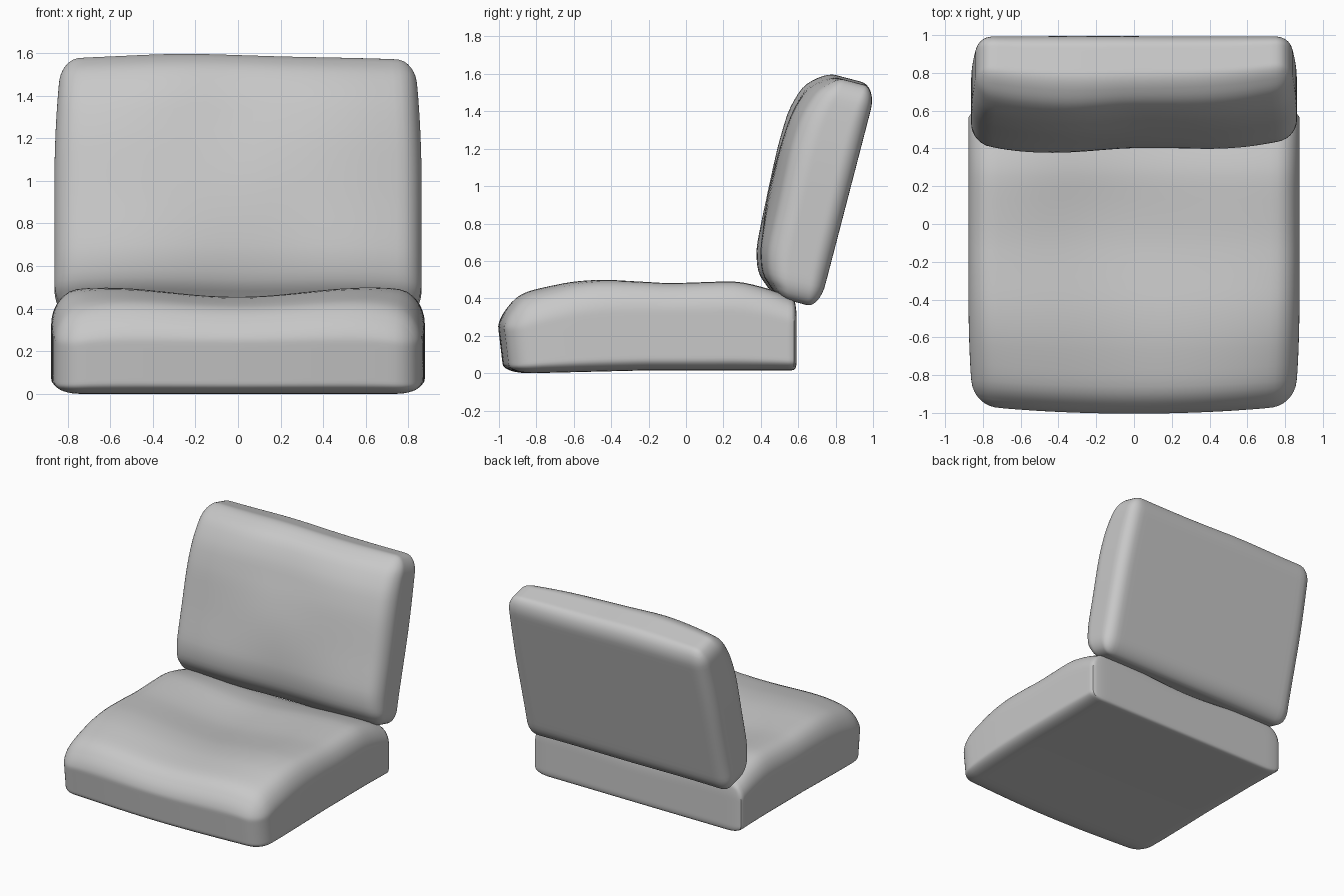
import bpy, bmesh, math
from mathutils import Vector, Matrix

cube = bpy.data.objects.get("Cube")
if cube:
    bpy.data.objects.remove(cube)

fabric = bpy.data.materials.new("grey fabric")
fabric.use_nodes = True
GREY = (0.58, 0.58, 0.58, 1)
fabric.diffuse_color = GREY
fabric.node_tree.nodes["Principled BSDF"].inputs["Base Color"].default_value = GREY


def profile(points, t):
    """Softly smoothed piecewise linear curve."""
    def at(s):
        if s <= points[0][0]:
            return points[0][1]
        for (a, p), (b, q) in zip(points, points[1:]):
            if s <= b:
                return p + (q - p) * (s - a) / (b - a)
        return points[-1][1]
    return (at(t - 0.05) + 2 * at(t) + at(t + 0.05)) / 4


def bump(x, y, cx, cy, wx, wy):
    return math.exp(-((x - cx) / wx) ** 2 - ((y - cy) / wy) ** 2)


def cushion(name, low, high, round_low, round_high, sculpt, matrix=Matrix()):
    """Box with a separate edge rounding on each side, then shaped by sculpt."""
    bm = bmesh.new()
    bmesh.ops.create_cube(bm, size=2)
    bmesh.ops.subdivide_edges(bm, edges=bm.edges[:], cuts=35, use_grid_fill=True)
    for v in bm.verts:
        inner, over, radii = Vector(), Vector(), Vector()
        for i in range(3):
            s = math.sin(v.co[i] * math.pi / 2)
            t = low[i] + (high[i] - low[i]) * (s + 1) / 2
            a, b = low[i] + round_low[i], high[i] - round_high[i]
            inner[i] = min(max(t, a), b)
            radii[i] = round_low[i] if t < a else round_high[i]
            over[i] = (t - inner[i]) / radii[i]
        if over.length > 0:
            over.normalize()
        v.co = sculpt(*(inner[i] + over[i] * radii[i] for i in range(3)))
    bmesh.ops.smooth_vert(bm, verts=bm.verts[:], factor=0.3,
                          use_axis_x=True, use_axis_y=True, use_axis_z=True)
    bm.transform(matrix)
    bmesh.ops.recalc_face_normals(bm, faces=bm.faces[:])
    mesh = bpy.data.meshes.new(name)
    bm.to_mesh(mesh)
    bm.free()
    mesh.materials.append(fabric)
    obj = bpy.data.objects.new(name, mesh)
    bpy.context.collection.objects.link(obj)
    bpy.ops.object.select_all(action="DESELECT")
    obj.select_set(True)
    bpy.context.view_layer.objects.active = obj
    bpy.ops.object.shade_smooth_by_angle(angle=math.radians(40))


# Seat: crowned sides, hollow middle, rolled front and square rear
SEAT_TOP = [(-1, 0.37), (-0.94, 0.42), (-0.83, 0.46), (-0.62, 0.505), (-0.45, 0.517),
            (-0.1, 0.493), (0.28, 0.505), (0.47, 0.455), (0.59, 0.4)]


def shape_seat(x, y, z):
    front = min(max((-y - 0.2) / 0.8, 0), 1)
    top = profile(SEAT_TOP, y)
    top -= 0.07 * bump(x, y, 0, -0.1, 0.45, 0.9)
    top -= 0.025 * bump(x, y, -0.28, 0.1, 0.32, 0.35)
    top -= (0.025 + 0.06 * front) * (x / 0.87) ** 6
    base = 0.015 - 0.018 * front
    z = base + (z - 0.01) * (top - base) / 0.5
    y += front * (0.04 * (x / 0.85) ** 2 + 0.03 * max(0, 1 - z / 0.25))
    x *= 1 - 0.03 * front ** 3
    return Vector((x, y, z))


cushion("seat_cushion", (-0.877, -1.005, 0.01), (0.877, 0.592, 0.51),
        (0.12, 0.14, 0.07), (0.12, 0.02, 0.16), shape_seat)

# Backrest: full front, flat rear, leaning backwards
BACK_DEPTH = [(0.52, 0.29), (0.6, 0.37), (0.73, 0.415), (0.85, 0.42), (1.0, 0.423),
              (1.31, 0.438), (1.49, 0.425), (1.64, 0.37), (1.74, 0.3)]


def shape_back(x, y, z):
    depth = profile(BACK_DEPTH, z)
    depth -= 0.045 * bump(x, z, 0.05, 0.6, 0.35, 0.3)
    depth -= 0.025 * bump(x, z, 0.0, 1.4, 0.3, 0.25)
    depth += 0.015 * bump(x, z, -0.3, 1.62, 0.25, 0.2)
    depth -= 0.03 * min(max((x - 0.1) / 0.6, 0), 1)
    depth *= 1 - 0.18 * (x / 0.865) ** 4
    y = 0.6 - (0.6 - y) * depth / 0.4
    x *= 1 - 0.035 * min(max((z - 1.1) / 0.6, 0), 1) ** 2
    z += 0.012 * bump(x, z, -0.22, 1.74, 0.35, 0.2)
    return Vector((x, y, z))


cushion("back_cushion", (-0.862, 0.2, 0.515), (0.862, 0.602, 1.732),
        (0.09, 0.12, 0.12), (0.09, 0.11, 0.12), shape_back,
        Matrix.Rotation(-math.atan(0.26), 4, "X"))
